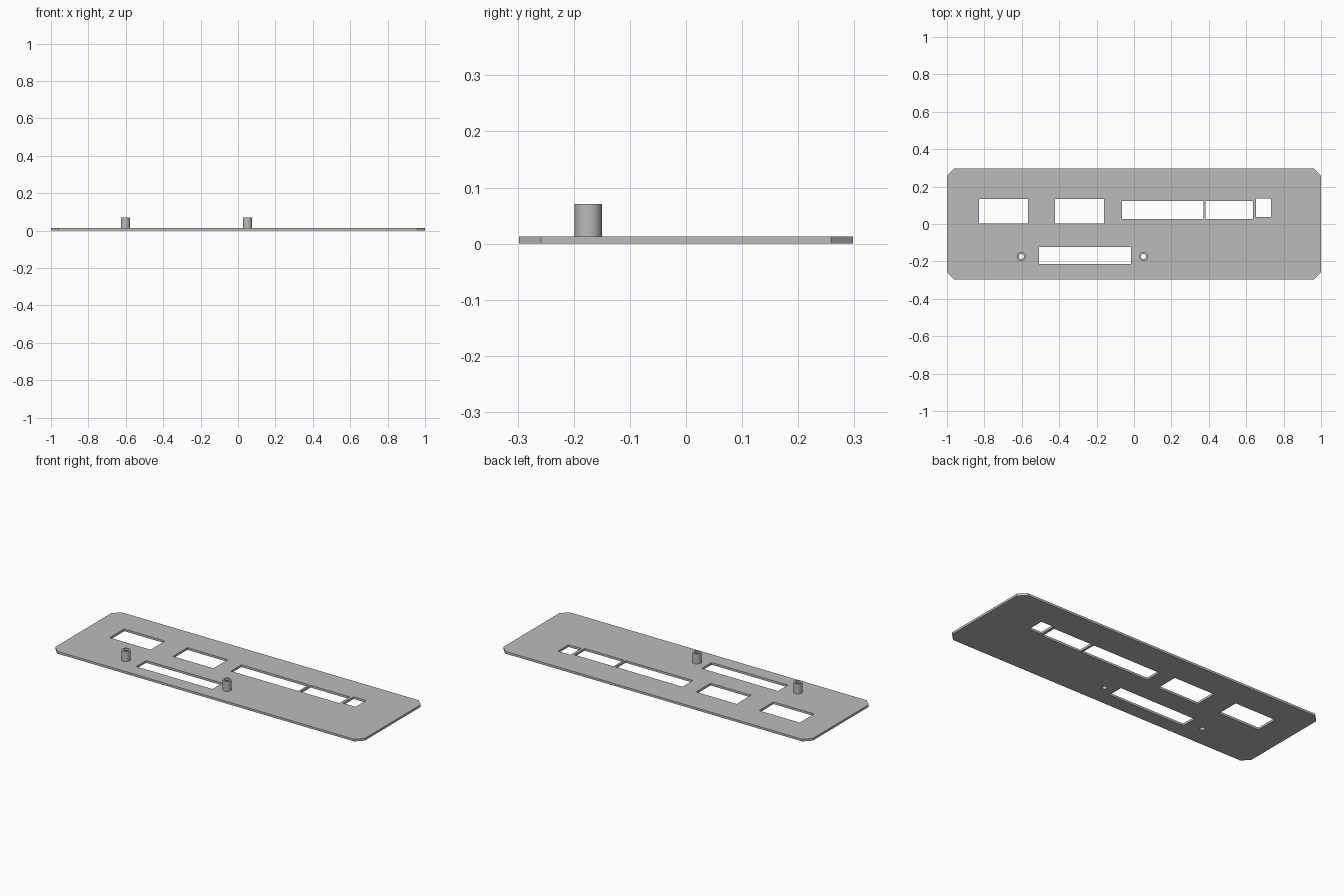
import bpy
import math

if "Cube" in bpy.data.objects:
    bpy.data.objects.remove(bpy.data.objects["Cube"])

THICK = 0.013
POST_TOP = 0.071
POST_R, BORE_R = 0.0245, 0.0135
POSTS = [(-0.602, -0.174), (0.051, -0.174)]

grey = bpy.data.materials.new("grey")
grey.diffuse_color = (0.5, 0.5, 0.5, 1)
grey.use_nodes = True
grey.node_tree.nodes["Principled BSDF"].inputs["Base Color"].default_value = grey.diffuse_color


def ring(cx, cy, r, n=32):
    return [(cx + r * math.cos(2 * math.pi * i / n),
             cy + r * math.sin(2 * math.pi * i / n)) for i in range(n)]


def rect(x0, x1, y0, y1):
    return [(x0, y0), (x1, y0), (x1, y1), (x0, y1)]


def slab(name, loops, z0, z1):
    """Extrude a filled outline with inner loops as holes, as a mesh."""
    curve = bpy.data.curves.new(name, 'CURVE')
    curve.dimensions = '2D'
    curve.fill_mode = 'BOTH'
    curve.extrude = (z1 - z0) / 2
    for loop in loops:
        s = curve.splines.new('POLY')
        s.points.add(len(loop) - 1)
        for p, (x, y) in zip(s.points, loop):
            p.co = (x, y, 0, 1)
        s.use_cyclic_u = True
    ob = bpy.data.objects.new(name, curve)
    bpy.context.collection.objects.link(ob)
    ob.location.z = (z0 + z1) / 2
    bpy.ops.object.select_all(action='DESELECT')
    ob.select_set(True)
    bpy.context.view_layer.objects.active = ob
    bpy.ops.object.convert(target='MESH')
    ob = bpy.context.object
    ob.name = name
    ob.data.materials.clear()
    ob.data.materials.append(grey)
    bpy.ops.object.shade_smooth_by_angle(angle=math.radians(30))
    return ob


# Plate outline with chamfered corners
W, H, C = 1.0, 0.298, 0.04
outline = [(-W + C, -H), (W - C, -H), (W, -H + C), (W, H - C),
           (W - C, H), (-W + C, H), (-W, H - C), (-W, -H + C)]

# Connector openings
openings = [
    rect(-0.83, -0.567, 0.002, 0.135),
    rect(-0.422, -0.16, 0.002, 0.135),
    rect(-0.064, 0.371, 0.027, 0.123),
    rect(0.383, 0.636, 0.027, 0.123),
    rect(0.652, 0.733, 0.038, 0.136),
    rect(-0.508, -0.016, -0.214, -0.123),
]
bores = [ring(x, y, BORE_R) for x, y in POSTS]
slab("panel_plate", [outline] + openings + bores, 0, THICK)

# Hollow standoff posts
for side, (x, y) in zip(("left", "right"), POSTS):
    slab(f"{side}_standoff", [ring(x, y, POST_R), ring(x, y, BORE_R)],
         THICK, POST_TOP)
